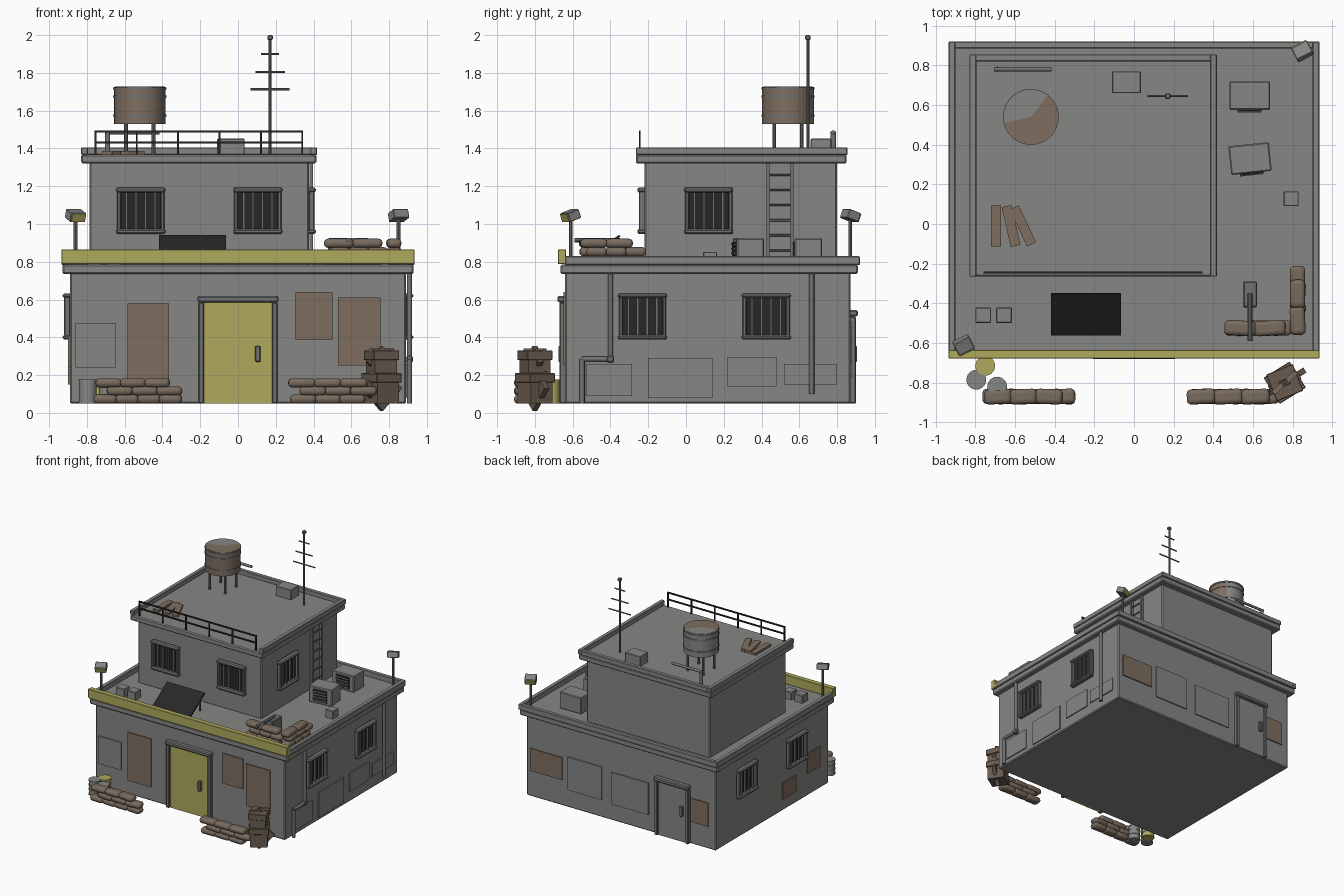
import bpy, bmesh, math, random
from mathutils import Vector, Matrix

if "Cube" in bpy.data.objects:
    bpy.data.objects.remove(bpy.data.objects["Cube"])
random.seed(4)

def mat(name, r, g, b):
    m = bpy.data.materials.new(name)
    m.diffuse_color = (r, g, b, 1)
    m.use_nodes = True
    m.node_tree.nodes["Principled BSDF"].inputs["Base Color"].default_value = m.diffuse_color
    return m

GREY = mat("concrete grey", .24, .24, .235)
TRIM = mat("trim grey", .17, .17, .17)
YEL = mat("faded yellow", .43, .40, .11)
BROWN = mat("rust brown", .21, .155, .115)
BAG = mat("sack brown", .19, .145, .11)
WOOD = mat("crate wood", .14, .105, .08)
DARK = mat("near black", .02, .02, .02)

def finish(name, bm, m, bev=0, seg=1, smooth=False):
    me = bpy.data.meshes.new(name)
    bm.normal_update()
    bm.to_mesh(me)
    bm.free()
    o = bpy.data.objects.new(name, me)
    bpy.context.collection.objects.link(o)
    me.materials.append(m)
    if bev:
        b = o.modifiers.new("bevel", 'BEVEL')
        b.width, b.segments = bev, seg
    if smooth:
        bpy.context.view_layer.objects.active = o
        o.select_set(True)
        bpy.ops.object.shade_smooth_by_angle(angle=math.radians(40))
        o.select_set(False)
    return o

def cbox(name, c, s, m, rot=(0, 0, 0), bev=0, seg=1, smooth=False):
    bm = bmesh.new()
    bmesh.ops.create_cube(bm, size=1, matrix=Matrix.Diagonal((*s, 1)))
    o = finish(name, bm, m, bev, seg, smooth)
    o.location, o.rotation_euler = c, [math.radians(a) for a in rot]
    return o

def box(name, x0, x1, y0, y1, z0, z1, m, bev=0):
    return cbox(name, ((x0 + x1) / 2, (y0 + y1) / 2, (z0 + z1) / 2),
                (abs(x1 - x0), abs(y1 - y0), abs(z1 - z0)), m, bev=bev)

def rod(name, p, q, r, m, n=10):
    p, q = Vector(p), Vector(q)
    bm = bmesh.new()
    bmesh.ops.create_cone(bm, cap_ends=True, cap_tris=True, segments=n,
                          radius1=r, radius2=r, depth=(q - p).length)
    o = finish(name, bm, m, smooth=True)
    o.rotation_mode = 'QUATERNION'
    o.location, o.rotation_quaternion = (p + q) / 2, (q - p).to_track_quat('Z', 'Y')
    return o

# wall planes: axis of the normal, position, outward sign
WALL = {"front": ('y', -.64, -1), "back": ('y', .87, 1), "left": ('x', -.89, -1),
        "right": ('x', .89, 1), "upper_front": ('y', -.22, -1), "upper_right": ('x', .375, 1)}

def wbox(name, side, u0, u1, z0, z1, d0, d1, m, bev=0):
    ax, p, s = WALL[side]
    a, b = sorted((p + s * d0, p + s * d1))
    if ax == 'y':
        return box(name, u0, u1, a, b, z0, z1, m, bev)
    return box(name, a, b, u0, u1, z0, z1, m, bev)

def window(side, u, z, w=.25, h=.245):
    n = side + "_window"
    a, b, c, d = u - w / 2, u + w / 2, z - h / 2, z + h / 2
    wbox(n + "_pane", side, a, b, c, d, -.01, .006, DARK)
    for e in (a, b - .02):
        wbox(n + "_jamb", side, e, e + .02, c, d, -.01, .03, TRIM, .005)
    for e in (c, d - .025):
        wbox(n + "_lintel", side, a - .005, b + .005, e, e + .025, -.01, .038, TRIM, .008)
    for i in range(1, 5):
        e = a + w * i / 5
        wbox(n + "_bar", side, e - .006, e + .006, c, d, .008, .02, TRIM)

def door(side, u0, u1, top, m, hx):
    wbox(side + "_door", side, u0, u1, .05, top, -.01, .012, m)
    for e in (u0 - .03, u1):
        wbox(side + "_door_post", side, e, e + .03, .05, top, -.01, .03, TRIM, .005)
    wbox(side + "_door_head", side, u0 - .035, u1 + .035, top, top + .035, -.01, .04, TRIM, .008)
    wbox(side + "_door_handle", side, hx - .014, hx + .014, .27, .355, .01, .035, TRIM, .004)

# lower and upper storeys with slabs and raised rims
box("lower_walls", -.89, .89, -.64, .87, .05, .75, GREY, .008)
box("lower_slab", -.93, .93, -.665, .91, .735, .785, GREY, .008)
box("upper_walls", -.785, .375, -.22, .80, .78, 1.33, GREY, .008)
box("upper_slab", -.83, .415, -.265, .85, 1.32, 1.368, GREY, .008)
for tag, x0, x1, y0, y1, z0, z1 in (("lower", -.935, .935, -.64, .92, .783, .83),
                                    ("upper", -.83, .418, -.265, .855, 1.366, 1.406)):
    box(tag + "_left_rim", x0, x0 + .035, y0, y1, z0, z1, GREY, .004)
    box(tag + "_right_rim", x1 - .035, x1, y0, y1, z0, z1, GREY, .004)
    box(tag + "_back_rim", x0 + .03, x1 - .03, y1 - .035, y1, z0, z1, GREY, .004)
box("front_parapet", -.935, .935, -.678, -.635, .787, .866, YEL, .003)

# doors and windows
door("front", -.18, .18, .585, YEL, .105)
door("back", -.62, -.36, .51, GREY, -.58)
for s, u, z in (("right", -.23, .51), ("right", .425, .51), ("left", -.2, .51), ("left", .47, .51),
                ("upper_front", -.515, 1.07), ("upper_front", .105, 1.07), ("upper_right", .12, 1.07)):
    window(s, u, z)

# patch sheets on the walls
for s, u0, u1, z0, z1, m in (
        ("front", -.86, -.645, .24, .475, GREY), ("front", -.585, -.365, .17, .58, BROWN),
        ("front", .305, .50, .385, .64, BROWN), ("front", .53, .755, .25, .61, BROWN),
        ("right", -.53, -.285, .09, .26, GREY), ("right", -.2, .14, .08, .29, GREY),
        ("right", .22, .48, .14, .295, GREY), ("right", .52, .80, .15, .26, GREY),
        ("left", -.2, -.02, .15, .29, BROWN), ("left", -.52, -.35, .24, .41, BROWN),
        ("back", .55, .85, .27, .46, BROWN), ("back", .18, .5, .2, .48, GREY),
        ("back", -.26, .09, .19, .46, GREY), ("back", -.82, -.66, .24, .44, BROWN)):
    wbox(s + "_patch_sheet", s, u0, u1, z0, z1, -.005, .009, m)

# drain pipes on the right wall
px = .908
for p, q in (((px, -.4, .74), (px, -.4, .28)), ((px, -.388, .285), (px, -.55, .285)),
             ((px, -.55, .285), (px, -.55, .05)), ((px, .665, .74), (px, .665, .1))):
    rod("drain_pipe", p, q, .014, TRIM)
cbox("pipe_elbow", (px, -.4, .285), (.035, .04, .035), TRIM, bev=.006)

# ladder on the upper right wall
for y in (.435, .56):
    box("ladder_rail", .378, .398, y - .008, y + .008, .785, 1.32, TRIM)
for i in range(6):
    rod("ladder_rung", (.39, .435, .86 + i * .08), (.39, .56, .86 + i * .08), .006, TRIM, 6)

# railing along the upper roof front
for z in (1.432, 1.49):
    box("railing_rail", -.76, .345, -.25, -.24, z - .005, z + .006, DARK)
for i in range(6):
    x = -.755 + i * .219
    box("railing_post", x - .005, x + .005, -.25, -.24, 1.366, 1.49, DARK)

# water tank on legs, rust on its back left side
tx, ty = -.52, .54
tank = rod("water_tank", (tx, ty, 1.53), (tx, ty, 1.725), .137, GREY, 28)
tank.data.materials.append(BROWN)
for f in tank.data.polygons:
    c = f.center
    d = Vector((c.x, c.y, 0)).normalized()
    if c.z > -.09 and d.dot(Vector((-.507, .862, 0))) > -.3:
        f.material_index = 1
for z in (1.575, 1.675, 1.717):
    rod("tank_band", (tx, ty, z - .006), (tx, ty, z + .006), .141, TRIM, 28)
rod("tank_lid", (tx, ty, 1.72), (tx, ty, 1.727), .13, BROWN, 28).data.materials.append(GREY)
for f in bpy.data.objects["tank_lid"].data.polygons:
    f.material_index = int(f.center.normalized().dot(Vector((-.507, .862, 0))) <= -.3)
for x in (-.073, .073):
    for y in (-.073, .073):
        rod("tank_leg", (tx + x, ty + y, 1.366), (tx + x, ty + y, 1.54), .01, TRIM, 8)
rod("tank_pipe", (-.705, .78, 1.485), (-.415, .78, 1.485), .011, TRIM)
rod("tank_pipe_riser", (-.69, .78, 1.366), (-.69, .78, 1.49), .014, TRIM)

# upper roof: antenna, vent box, loose planks
rod("antenna_mast", (.17, .645, 1.366), (.17, .645, 1.98), .008, TRIM, 8)
cbox("antenna_tip", (.17, .645, 1.987), (.028, .028, .026), TRIM, bev=.005)
for z, h in ((1.713, .103), (1.805, .078), (1.9, .048)):
    rod("antenna_arm", (.17 - h, .645, z), (.17 + h, .645, z), .006, TRIM, 6)
box("roof_vent_box", -.11, .035, .66, .77, 1.366, 1.452, GREY, .004)
for x, a in ((-.695, 0), (-.62, 13), (-.56, 25)):
    cbox("loose_plank", (x, -.01, 1.377), (.05, .205, .02), BROWN, (0, 0, a))

# lower roof: air conditioners, boxes, solar panel
for c, a in (((.583, .648), 0), ((.585, .33), 6)):
    r = Matrix.Rotation(math.radians(a), 3, 'Z')
    at = lambda x, y, z: Vector((*c, z)) + r @ Vector((x, y, 0))
    cbox("aircon_body", at(0, 0, .855), (.205, .145, .14), GREY, (0, 0, a), .006)
    cbox("aircon_grille", at(0, -.075, .855), (.12, .012, .1), DARK, (0, 0, a))
    for k in range(4):
        cbox("aircon_slat", at(0, -.081, .82 + k * .024), (.12, .008, .008), TRIM, (0, 0, a))
box("small_roof_box", .755, .83, .09, .165, .78, .852, GREY, .004)
for x in (-.76, -.655):
    cbox("roof_hatch_box", (x, -.46, .815), (.08, .078, .07), GREY, bev=.004)
tilt = math.degrees(math.atan2(.14, .21))
cbox("solar_panel", (-.242, -.455, .868), (.355, .252, .012), DARK, (tilt, 0, 0))
for x in (-.39, -.1):
    rod("solar_leg", (x, -.37, .785), (x, -.37, .92), .008, TRIM, 6)

# lookout scope behind the roof sandbags
box("scope_base", .55, .62, -.42, -.29, .785, .905, TRIM, .006)
rod("scope_tube", (.585, -.35, .915), (.585, -.59, .915), .012, TRIM, 8)

# floodlights on posts
for x, y, a in ((-.86, -.61, 27), (.85, .87, 207)):
    rod("floodlight_post", (x, y, .785), (x, y, 1.03), .01, TRIM, 8)
    r = Matrix.Rotation(math.radians(a), 3, 'Z') @ Matrix.Rotation(math.radians(20), 3, 'X')
    cbox("floodlight_head", (x, y, 1.045), (.09, .07, .05), GREY, (20, 0, a), .004)
    cbox("floodlight_lens", Vector((x, y, 1.045)) + r @ Vector((0, -.036, 0)), (.08, .008, .044), YEL, (20, 0, a))

# sandbag rows: start, end, bag count
def bags(p, q, n):
    p, q = Vector(p), Vector(q)
    ang = math.degrees(math.atan2(q.y - p.y, q.x - p.x))
    for i in range(n):
        cbox("sandbag", p.lerp(q, (i + .5) / n) + Vector((0, 0, .023)),
             ((q - p).length / n + .008, .076, .048), BAG,
             (0, 0, ang + random.uniform(-4, 4)), .021, 3, True)

for x0, x1, z, n in ((-.76, -.30, .05, 4), (-.69, -.30, .093, 3), (-.75, -.365, .136, 3),
                     (.28, .67, .05, 3), (.33, .73, .093, 3), (.27, .68, .136, 3)):
    bags((x0, -.87, z), (x1, -.87, z), n)
for k, z in enumerate((.785, .83, .875)):
    s = .03 * (k % 2)
    bags((.46 + s, -.525, z), (.76 + s, -.525, z), 3 if k < 2 else 2)
    bags((.825, -.555 + s, z), (.825, -.245 + s - .04 * (k == 2), z), 3 if k < 2 else 2)

# drums beside the left sandbags
for x, y, m in ((-.75, -.715, YEL), (-.795, -.785, GREY), (-.69, -.82, GREY)):
    rod("drum", (x, y, .05), (x, y, .178), .047, m, 18)
    for z in (.055, .095, .135, .173):
        rod("drum_hoop", (x, y, z - .004), (x, y, z + .004), .05, m, 18)

# stacked crates with a diamond brace through each
for z0, z1, s, a, h in ((.05, .21, .135, 32, .12), (.21, .33, .125, 22, .085)):
    c, zm = (.76, -.80), (z0 + z1) / 2
    cbox("crate_body", (*c, zm), (s, s, z1 - z0), WOOD, (0, 0, a))
    cbox("crate_lid", (*c, z1 - .025), (s + .02, s + .02, .05), WOOD, (0, 0, a), .003)
    cbox("crate_brace", (*c, zm), (h * 1.414, .03, h * 1.414), WOOD, (0, 45, a))
    cbox("crate_top_slat", (*c, z1 + .004), (s + .03, .025, .012), BROWN, (0, 0, a + 20))
